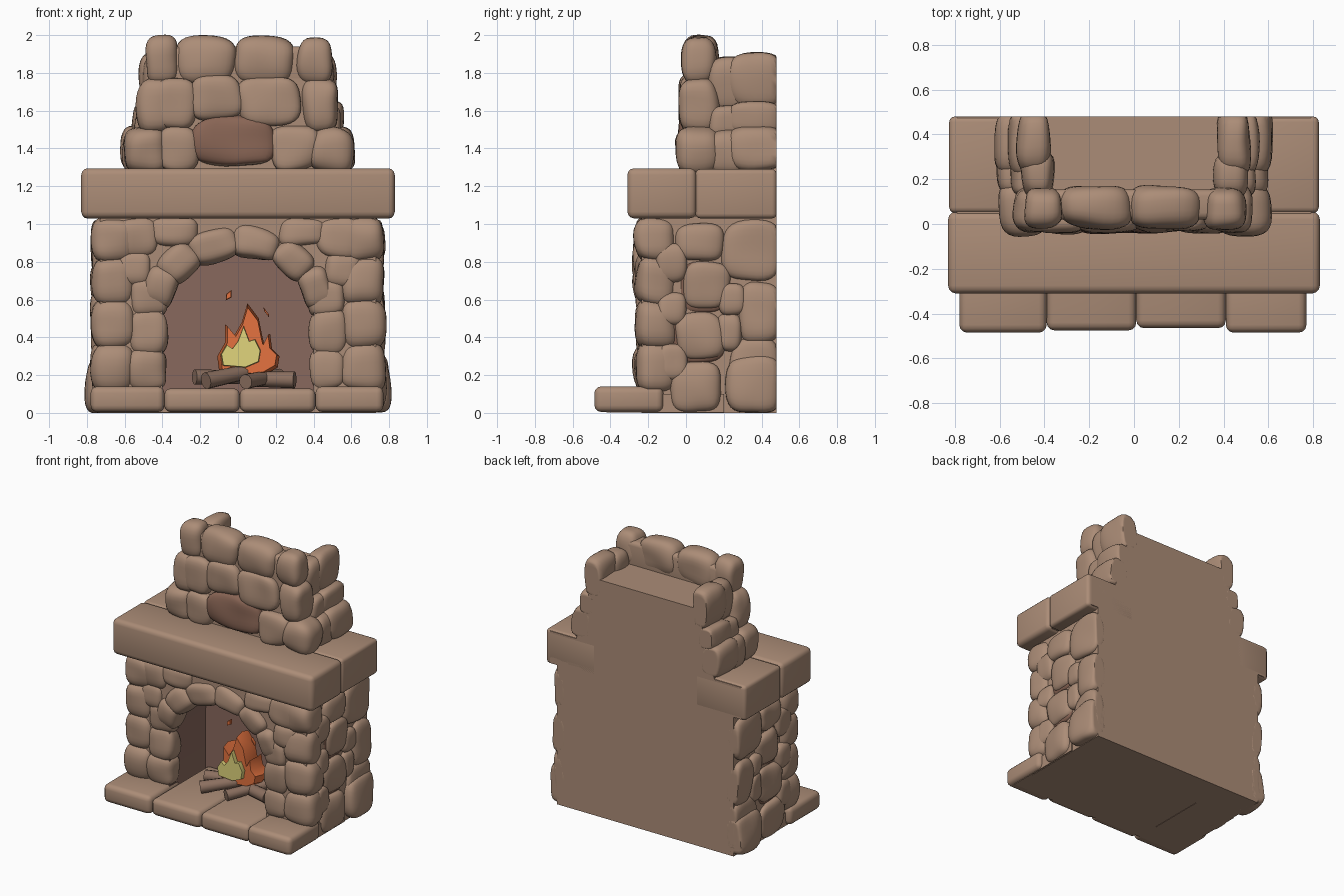
import bpy, bmesh, math
from mathutils import Vector, Matrix, noise

default = bpy.data.objects.get("Cube")
if default:
    bpy.data.objects.remove(default)

BACK = .48


def material(name, r, g, b):
    mat = bpy.data.materials.new(name)
    mat.use_nodes = True
    mat.diffuse_color = (r, g, b, 1)
    bsdf = mat.node_tree.nodes["Principled BSDF"]
    bsdf.inputs["Base Color"].default_value = (r, g, b, 1)
    bsdf.inputs["Roughness"].default_value = .9
    return mat


STONE = material("stone brown", .41, .265, .185)
GROUT = material("grout brown", .25, .13, .09)
SOOT = material("firebox brown", .25, .14, .11)
WOOD = material("log brown", .26, .16, .115)
ORANGE = material("flame orange", .78, .17, .05)
YELLOW = material("flame yellow", .75, .66, .2)


def finish(name, bm, *mats, angle=40):
    bmesh.ops.recalc_face_normals(bm, faces=bm.faces)
    mesh = bpy.data.meshes.new(name)
    bm.to_mesh(mesh)
    bm.free()
    for mat in mats:
        mesh.materials.append(mat)
    obj = bpy.data.objects.new(name, mesh)
    bpy.context.collection.objects.link(obj)
    bpy.ops.object.select_all(action='DESELECT')
    obj.select_set(True)
    bpy.context.view_layer.objects.active = obj
    bpy.ops.object.shade_smooth_by_angle(angle=math.radians(angle))
    return obj


# Gridded cube that every stone is copied from
block = bmesh.new()
bmesh.ops.create_cube(block, size=2)
bmesh.ops.subdivide_edges(block, edges=block.edges[:], cuts=7, use_grid_fill=True)
block.verts.index_update()
BLOCK_POINTS = [v.co.copy() for v in block.verts]
BLOCK_FACES = [[v.index for v in f.verts] for f in block.faces]
block.free()


def add_stone(bm, centre, size, turn=0, power=3.2):
    """Rounded boulder: the block pulled to a superellipsoid with slight lumps."""
    centre, spin = Vector(centre), Matrix.Rotation(turn, 3, 'Y')
    verts = []
    for co in BLOCK_POINTS:
        norm = sum(abs(c) ** power for c in co) ** (1 / power)
        p = centre + spin @ Vector([c / norm * s / 2 for c, s in zip(co, size)])
        p += noise.noise_vector(p * 5) * .02
        verts.append(bm.verts.new((p.x, min(p.y, BACK), max(p.z, 0))))
    for face in BLOCK_FACES:
        bm.faces.new([verts[i] for i in face])


def stones(name, specs, mat=STONE, mirror=False):
    bm = bmesh.new()
    for centre, size, *turn in specs:
        add_stone(bm, centre, size, *turn)
        if mirror:
            x, y, z = centre
            add_stone(bm, (-x, y, z), size, *[-t for t in turn])
    return finish(name, bm, mat, angle=60)


def slab(name, low, high, mat=STONE, bevel=.03):
    """Box between two corners with softly rounded edges."""
    bm = bmesh.new()
    bmesh.ops.create_cube(bm, size=1)
    for v in bm.verts:
        v.co = [(a + b) / 2 + c * (b - a) for a, b, c in zip(low, high, v.co)]
    if bevel:
        bmesh.ops.bevel(bm, geom=bm.edges[:], offset=bevel, segments=3,
                        profile=.5, affect='EDGES')
    return finish(name, bm, mat)


def prism(name, outline, front, back, *mats):
    """Extrude an x-z outline along y."""
    bm = bmesh.new()
    face = bm.faces.new([bm.verts.new((x, front, z)) for x, z in outline])
    moved = bmesh.ops.extrude_face_region(bm, geom=[face])["geom"]
    for v in moved:
        if isinstance(v, bmesh.types.BMVert):
            v.co.y = back
    return finish(name, bm, *mats)


# Lower body: arched front wall and solid rear wall
arch = [(.4 * math.cos(t), .55 + .31 * math.sin(t))
        for t in (math.pi * i / 16 for i in range(17))]
outline = [(.4, 0)] + arch + [(-.4, 0), (-.73, 0), (-.73, 1.04), (.73, 1.04), (.73, 0)]
wall = prism("front_wall", outline, -.235, .2, STONE, SOOT)
for face in wall.data.polygons:
    if abs(face.center.x) < .41 and abs(face.normal.y) < .5 and .01 < face.center.z < .9:
        face.material_index = 1
slab("rear_wall", (-.73, .2, 0), (.73, BACK, 1.04), bevel=0)
slab("firebox_back", (-.41, .19, .05), (.41, .198, .9), SOOT, bevel=0)
slab("firebox_floor", (-.74, -.42, .003), (.74, .2, .1), bevel=0)

# Hearth slabs, the middle pair running into the firebox
for i, (a, b, deep) in enumerate([(-.78, -.39, -.12), (-.39, .01, .2),
                                  (.01, .41, .2), (.41, .77, -.12)]):
    slab(f"hearth_slab_{i + 1}", (a, -.475 + .01 * (i % 3 - 1), .005),
         (b, deep, .13 + .01 * (i % 3 == 0)), bevel=.035)

# Jamb stones around the opening, as x, z, width, height
jambs = [(.48, .23, .21, .23), (.48, .43, .21, .25), (.47, .61, .21, .2),
         (.55, .76, .2, .2), (.53, .93, .24, .22), (.34, .96, .26, .16)]
stones("jamb_stones", [((x, -.19, z), (w, .15, h)) for x, z, w, h in jambs], mirror=True)

# Corner stones wrapping from the front to the sides
corners = [(.24, .27), (.47, .27), (.7, .27), (.92, .24)]
stones("corner_stones", [((.66, -.16, z), (.23, .22, h)) for z, h in corners], mirror=True)

# Arch stones
spread = [math.radians(a) for a in (18, 47, 78, 108, 137, 162)]
stones("arch_stones", [((.43 * math.cos(t), -.19, .56 + .345 * math.sin(t)),
                        (.17, .17, .27 if abs(math.cos(t)) < .5 else .22), -t)
                       for t in spread])

# Side stones, as y, z, width, height
sides = [(.05, .13, .27, .27), (.36, .2, .27, .4), (.07, .41, .26, .26),
         (.39, .53, .22, .33), (.11, .68, .25, .25), (.34, .86, .32, .32),
         (.07, .91, .24, .2), (-.07, .56, .15, .18), (-.08, .8, .17, .2),
         (-.08, .27, .16, .2), (.23, .43, .13, .2), (.25, .6, .13, .16)]
stones("side_stones", [((.72, y, z), (.11, w, h)) for y, z, w, h in sides], mirror=True)
stones("rear_base_stones", [((.73, .36, .15), (.15, .3, .3))], mirror=True)
stones("side_grout", [((.715, y - .01, z - .01), (.075, w + .02, h + .02))
                      for y, z, w, h in (sides[2], sides[4])], GROUT, mirror=True)

# Mantel: front beam and the two return blocks
slab("mantel_beam", (-.83, -.31, 1.03), (.83, .055, 1.295), bevel=.035)
for side, a, b in (("left", .4, .825), ("right", -.825, -.4)):
    slab(f"mantel_return_{side}", (a, .05, 1.03), (b, BACK, 1.29), bevel=.025)
slab("mantel_core", (-.79, 0, 1.04), (.79, BACK, 1.28), bevel=0)

# Chimney core with an open recess behind the front parapet
flue = [(.58, 1.25), (.51, 1.5), (.43, 1.77)]
prism("chimney_core", flue + [(-x, z) for x, z in reversed(flue)], .02, BACK, STONE)
slab("chimney_parapet", (-.42, .02, 1.7), (.42, .155, 1.94))

# Chimney corner stones, as x, z, width, height
pillars = [(.49, 1.39, .24, .25), (.435, 1.63, .2, .3), (.405, 1.87, .18, .25)]
stones("chimney_corner_stones",
       [((x, .07, z), (w, .24 - .03 * i, h)) for i, (x, z, w, h) in enumerate(pillars)],
       mirror=True)

# Chimney front stones
front = [(-.02, 1.43, .42, .25), (-.31, 1.4, .22, .24), (.3, 1.4, .26, .24),
         (-.33, 1.64, .22, .27), (-.12, 1.67, .28, .24), (.16, 1.65, .34, .26)]
stones("chimney_front_stones", [((x, .02, z), (w, .12, h)) for x, z, w, h in front])
stones("chimney_top_stones", [((x, .075, 1.865), (.32, .19, .25)) for x in (-.17, .14)])
stones("chimney_grout", [((-.02, .01, 1.44), (.44, .11, .26))], GROUT)

# Chimney side wings, as x, z, thickness, height
wings = [(.445, 1.76, .14, .29), (.5, 1.56, .13, .17), (.54, 1.4, .16, .24)]
stones("chimney_wing_stones", [((x, .37, z), (w, .3, h)) for x, z, w, h in wings],
       mirror=True)
stones("chimney_wing_fill", [((x - .015, .22, z - .02), (w, .2, h)) for x, z, w, h in wings],
       mirror=True)


# Logs
def log(name, start, end, radius):
    bm = bmesh.new()
    start, end = Vector(start), Vector(end)
    axis = end - start
    turn = axis.to_track_quat('Z', 'Y').to_matrix().to_4x4()
    bmesh.ops.create_cone(bm, cap_ends=True, segments=10, radius1=radius,
                          radius2=radius * .85, depth=axis.length,
                          matrix=Matrix.Translation((start + end) / 2) @ turn)
    finish(name, bm, WOOD)


log("front_log", (-.17, -.2, .17), (.06, -.04, .22), .045)
log("left_log", (-.23, -.06, .19), (.1, .06, .19), .04)
log("right_log", (.3, -.08, .175), (.02, -.02, .18), .045)
log("cross_log", (.04, -.2, .165), (.22, .08, .2), .04)


# Flames: outline ring with smaller raised faces on both sides
def flame(name, outline, y, depth, mat, shrink):
    bm = bmesh.new()
    cx, cz = [sum(axis) / len(outline) for axis in zip(*outline)]
    rings = [[bm.verts.new((cx + (x - cx) * k, y + d, cz + (z - cz) * k)) for x, z in outline]
             for k, d in ((shrink, -depth), (1, 0), (shrink, depth))]
    for one, two in zip(rings, rings[1:]):
        for i in range(len(one)):
            bm.faces.new((one[i - 1], one[i], two[i], two[i - 1]))
    bm.faces.new(rings[0])
    bm.faces.new(rings[-1])
    finish(name, bm, mat)


outer = [(-.1, .22), (-.11, .3), (-.07, .37), (-.07, .47), (-.02, .41), (.02, .48),
         (.05, .58), (.11, .5), (.13, .4), (.14, .36), (.17, .42), (.18, .34),
         (.22, .3), (.21, .24), (.14, .2), (0, .19)]
inner = [(-.08, .25), (-.09, .31), (-.06, .36), (-.03, .34), (0, .38), (.03, .46),
         (.06, .38), (.09, .39), (.12, .33), (.11, .27), (.04, .24)]
flame("outer_flame", outer, -.02, .07, ORANGE, .9)
flame("inner_flame", inner, -.09, .03, YELLOW, .97)
for i, (x, z, lean) in enumerate([(-.05, .62, .03), (.15, .53, -.03)]):
    flame(f"spark_{i + 1}", [(x - lean / 2, z - .025), (x + .015, z - .01),
                             (x + lean / 2, z + .03), (x - .012, z + .01)],
          -.03, .012, ORANGE, .78)
